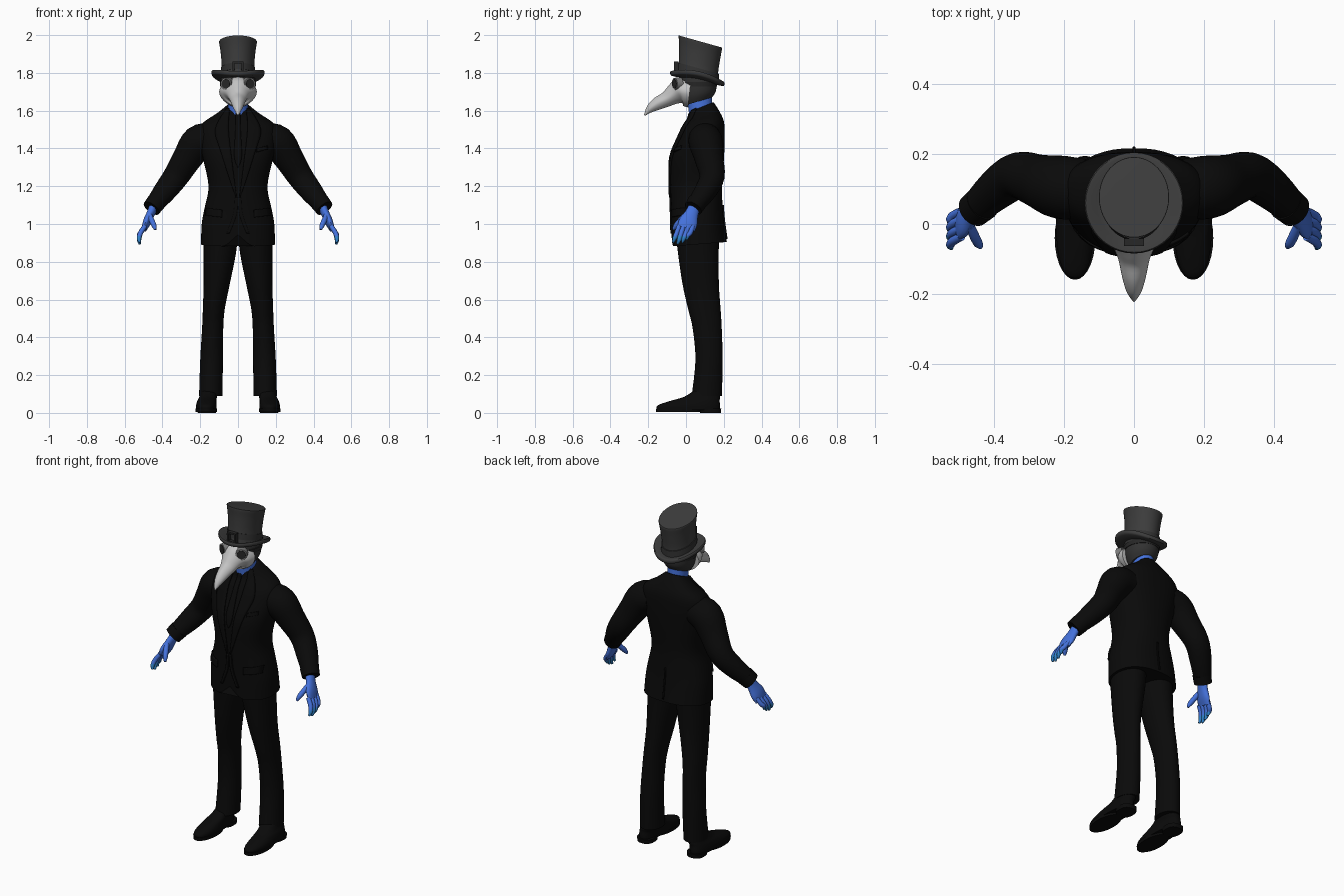
import bpy, bmesh, math
from mathutils import Vector, Matrix
from mathutils.bvhtree import BVHTree

if "Cube" in bpy.data.objects:
    bpy.data.objects.remove(bpy.data.objects["Cube"])


def material(name, r, g, b):
    m = bpy.data.materials.new(name)
    m.use_nodes = True
    m.diffuse_color = (r, g, b, 1)
    bsdf = m.node_tree.nodes["Principled BSDF"]
    bsdf.inputs["Base Color"].default_value = (r, g, b, 1)
    bsdf.inputs["Roughness"].default_value = 0.8
    return m


SUIT = material("suit black", .003, .003, .003)
HAT = material("hat grey", .045, .045, .045)
HOOD = material("hood grey", .032, .032, .032)
MASK = material("mask bone", .55, .55, .55)
RIM = material("rim grey", .2, .2, .2)
LENS = material("lens dark", .02, .02, .02)
GLOVE = material("glove blue", .06, .17, .72)
TIP = material("fingertip blue", .03, .23, .6)


def finish(name, bm, mat, mirror=False, angle=45):
    bmesh.ops.recalc_face_normals(bm, faces=bm.faces)
    me = bpy.data.meshes.new(name)
    bm.to_mesh(me)
    bm.free()
    me.materials.append(mat)
    ob = bpy.data.objects.new(name, me)
    bpy.context.collection.objects.link(ob)
    bpy.ops.object.select_all(action='DESELECT')
    ob.select_set(True)
    bpy.context.view_layer.objects.active = ob
    bpy.ops.object.shade_smooth_by_angle(angle=math.radians(angle))
    if mirror:
        ob.modifiers.new("Mirror", 'MIRROR')
    return ob


def smooth_rows(rows, steps):
    # Catmull-Rom interpolation through rows of numbers
    rows = [Vector(r) for r in rows]
    out = []
    for i in range(len(rows) - 1):
        b, c = rows[i], rows[i + 1]
        a = rows[i - 1] if i else b
        d = rows[i + 2] if i + 2 < len(rows) else c
        for k in range(steps):
            t = k / steps
            out.append(b + (c - a) * (t / 2) + (2 * a - 5 * b + 4 * c - d) * (t * t / 2)
                       + (3 * b - a - 3 * c + d) * (t ** 3 / 2))
    return out + [rows[-1]]


def loft(name, rings, mat, steps=4, sides=28, power=2, follow=False, mirror=False, warp=None):
    # Each ring: x, y, z, half width, half depth, optional slope along y
    rows = smooth_rows([tuple(r) + (0,) * (6 - len(r)) for r in rings], steps)
    bm = bmesh.new()
    loops = []
    for i, r in enumerate(rows):
        c = Vector(r[:3])
        u, v = Vector((1, 0, 0)), Vector((0, 1, r[5]))
        if follow:
            t = Vector(rows[min(i + 1, len(rows) - 1)][:3]) - Vector(rows[max(i - 1, 0)][:3])
            t.normalize()
            u = (u - t * u.dot(t)).normalized()
            v = t.cross(u)
        loop = []
        for k in range(sides):
            a = math.tau * k / sides
            ca, sa = math.cos(a), math.sin(a)
            p = c + u * (r[3] * math.copysign(abs(ca) ** (2 / power), ca)) \
                + v * (r[4] * math.copysign(abs(sa) ** (2 / power), sa))
            loop.append(bm.verts.new(warp(p) if warp else p))
        loops.append(loop)
    for a, b in zip(loops, loops[1:]):
        for k in range(sides):
            n = (k + 1) % sides
            bm.faces.new((a[k], a[n], b[n], b[k]))
    bm.faces.new(loops[0])
    bm.faces.new(loops[-1])
    return finish(name, bm, mat, mirror)


# Jacket body, with the front hem cut away in the middle
def hem(p):
    if p.y < 0 and p.z < .97:
        p.z += .07 * max(0, 1 - abs(p.x) / .07) * (.97 - p.z) / .1
    return p


jacket = loft("jacket", [
    (0, .07, .893, .196, .146, .08), (0, .062, 1.0, .192, .14, .03), (0, .058, 1.08, .178, .137),
    (0, .054, 1.2, .156, .136), (0, .06, 1.35, .186, .141), (0, .083, 1.46, .208, .122),
    (0, .095, 1.53, .19, .106, .1), (0, .095, 1.58, .115, .08, .25), (0, .083, 1.62, .06, .063, .4),
], SUIT, sides=48, power=2.3, warp=hem)

# Sleeves and cuffs
loft("sleeves", [
    (.14, .1, 1.45, .085, .085), (.21, .105, 1.43, .092, .09), (.27, .122, 1.345, .078, .076),
    (.33, .138, 1.25, .068, .066), (.39, .1, 1.17, .06, .058), (.45, .045, 1.095, .046, .046),
], SUIT, follow=True, mirror=True)
loft("cuffs", [(.432, .06, 1.117, .052, .052), (.458, .038, 1.083, .049, .049)],
     SUIT, steps=1, follow=True, mirror=True)

# Trousers
loft("trousers", [
    (.092, .062, .95, .089, .115), (.096, .065, .85, .086, .108), (.113, .078, .68, .069, .096),
    (.128, .097, .55, .058, .086), (.134, .112, .45, .056, .077), (.14, .122, .28, .06, .072),
    (.144, .11, .09, .062, .08)], SUIT, mirror=True)

# Shoes with separate sole and heel
loft("shoes", [(.168, .013, .016, .054, .165), (.168, .015, .04, .054, .165), (.165, .05, .065, .05, .128),
               (.158, .085, .085, .047, .095), (.15, .11, .12, .045, .065)],
     SUIT, power=2.4, mirror=True)
loft("shoe_soles", [(.168, -.04, .004, .057, .118), (.168, -.04, .022, .058, .119)],
     SUIT, steps=1, mirror=True)
loft("shoe_heels", [(.165, .13, 0, .048, .055), (.165, .13, .024, .05, .057)],
     SUIT, steps=1, power=2.6, mirror=True)

# Thin tailored pieces laid over the jacket
probe = bmesh.new()
probe.from_mesh(jacket.data)
surface = BVHTree.FromBMesh(probe)
probe.free()


def strip(name, edge_a, edge_b, mirror=False, face=-1, lift=.006):
    # Cloth strip between two (x, z) edges, projected on the jacket
    a, b = smooth_rows(edge_a, 6), smooth_rows(edge_b, 6)
    bm = bmesh.new()
    rows = []
    for p, q in zip(a, b):
        row = []
        for k in range(5):
            w = p.lerp(q, k / 4)
            hit = surface.ray_cast(Vector((w.x, face, w.y)), Vector((0, -face, 0)))[0]
            y = hit.y if hit else .06
            row.append(bm.verts.new((w.x, y + face * lift, w.y)))
        rows.append(row)
    for r, s in zip(rows, rows[1:]):
        for k in range(4):
            bm.faces.new((r[k], r[k + 1], s[k + 1], s[k]))
    ob = finish(name, bm, SUIT, mirror)
    solid = ob.modifiers.new("Thickness", 'SOLIDIFY')
    solid.thickness = .009
    solid.offset = 0


strip("lapels", [(.045, 1.61), (.05, 1.5), (.03, 1.32), (.008, 1.15)],
      [(.06, 1.61), (.12, 1.5), (.09, 1.38), (.012, 1.14)], True)
strip("necktie", [(-.012, 1.585), (-.014, 1.5), (-.02, 1.36), (-.003, 1.3)],
      [(.012, 1.585), (.014, 1.5), (.02, 1.36), (.003, 1.3)], lift=.004)
strip("front_edges", [(.002, 1.14), (.008, 1.05), (.045, .95)],
      [(.016, 1.14), (.025, 1.05), (.06, .95)], True, lift=.003)
strip("pocket_flaps", [(.085, 1.075), (.085, 1.035)], [(.17, 1.085), (.17, 1.045)], True)
strip("breast_pocket", [(.1, 1.4), (.1, 1.38)], [(.155, 1.415), (.155, 1.395)], lift=.004)
strip("back_seam", [(-.004, 1.1), (-.004, .92)], [(.004, 1.1), (.004, .92)], face=1, lift=.002)

# Gloved hands
loft("palms", [(.443, .048, 1.1, .024, .03), (.462, .03, 1.055, .022, .036),
               (.482, .012, 1.01, .021, .05), (.497, .0, .975, .014, .047)],
     GLOVE, follow=True, mirror=True, sides=20)


def finger(name, points, radius):
    rings = [(*p, radius * s, radius * s) for p, s in zip(points, (1, 1.05, .95, .45))]
    ob = loft(name, rings, GLOVE, follow=True, mirror=True, sides=10)
    ob.data.materials.append(TIP)
    for poly in ob.data.polygons:
        poly.material_index = int(poly.center.z < .935)


for label, y, drop in (("index", -.036, .0), ("middle", -.012, -.008), ("ring", .013, 0), ("little", .036, .016)):
    finger(label + "_fingers", [(.492, y, .99), (.515, y - .012, .955),
                                (.524, y - .024, .925 + drop), (.52, y - .033, .902 + drop)], .0125)
finger("thumbs", [(.468, -.005, 1.045), (.455, -.034, 1.015), (.444, -.055, .99), (.437, -.066, .97)], .014)

# Neck and hooded head
loft("neck", [(0, .08, 1.57, .054, .06, .35), (0, .072, 1.68, .054, .065, .35)], GLOVE, steps=1)
loft("hood", [(0, .068, 1.65, .062, .072, .3), (0, .066, 1.69, .084, .092, .15),
              (0, .064, 1.76, .092, .1), (0, .064, 1.82, .084, .098)], HOOD)
loft("mask_strap", [(0, .064, 1.728, .094, .1), (0, .064, 1.752, .096, .104)], LENS, steps=1)

# Beaked mask
loft("beak_mask", [
    (0, .02, 1.7, .1, .083), (0, -.025, 1.703, .09, .076), (0, -.06, 1.688, .062, .056),
    (0, -.1, 1.662, .045, .041), (0, -.15, 1.638, .034, .034), (0, -.19, 1.61, .022, .022),
    (0, -.22, 1.575, .003, .003)], MASK, follow=True, power=1.75)


# Goggles, turned outward
def disc(name, radius, depth, mat, shift):
    bm = bmesh.new()
    place = Matrix.Translation((.056, -.045, 1.742)) @ Matrix.Rotation(math.radians(28), 4, 'Z') \
        @ Matrix.Translation((0, shift, 0)) @ Matrix.Rotation(math.radians(90), 4, 'X')
    bmesh.ops.create_cone(bm, cap_ends=True, segments=24, radius1=radius, radius2=radius * .94,
                          depth=depth, matrix=place)
    finish(name, bm, mat, True, 30)


disc("goggle_rims", .034, .035, RIM, 0)
disc("goggle_lenses", .026, .008, LENS, -.016)


# Top hat: curled brim, flared crown, band and buckle
def curl(p):
    p.z += 1.5 * p.x * p.x
    return p


loft("hat_brim", [(0, .06, 1.757, .085, .1, -.2), (0, .06, 1.757, .13, .134, -.2), (0, .06, 1.764, .14, .143, -.2),
                  (0, .06, 1.778, .14, .143, -.2), (0, .06, 1.782, .13, .134, -.2),
                  (0, .06, 1.776, .085, .1, -.2)], HAT, steps=2, sides=40, warp=curl)
loft("hat_crown", [(0, .063, 1.77, .09, .108, -.28), (0, .066, 1.83, .086, .104, -.28),
                   (0, .073, 1.91, .092, .109, -.28), (0, .076, 1.96, .1, .115, -.28),
                   (0, .076, 1.966, .097, .112, -.28)], HAT, sides=40)
loft("hat_band", [(0, .064, 1.79, .092, .11, -.28), (0, .066, 1.825, .09, .108, -.28)],
     HOOD, steps=1, sides=40)
bm = bmesh.new()
for x, z, w, h in ((-.024, 0, .01, .058), (.024, 0, .01, .058), (0, .026, .056, .01), (0, -.026, .056, .01)):
    bmesh.ops.create_cube(bm, size=1, matrix=Matrix.Translation((x, -.052, 1.828 + z))
                          @ Matrix.Diagonal((w, .022, h, 1)))
finish("hat_buckle", bm, LENS)
